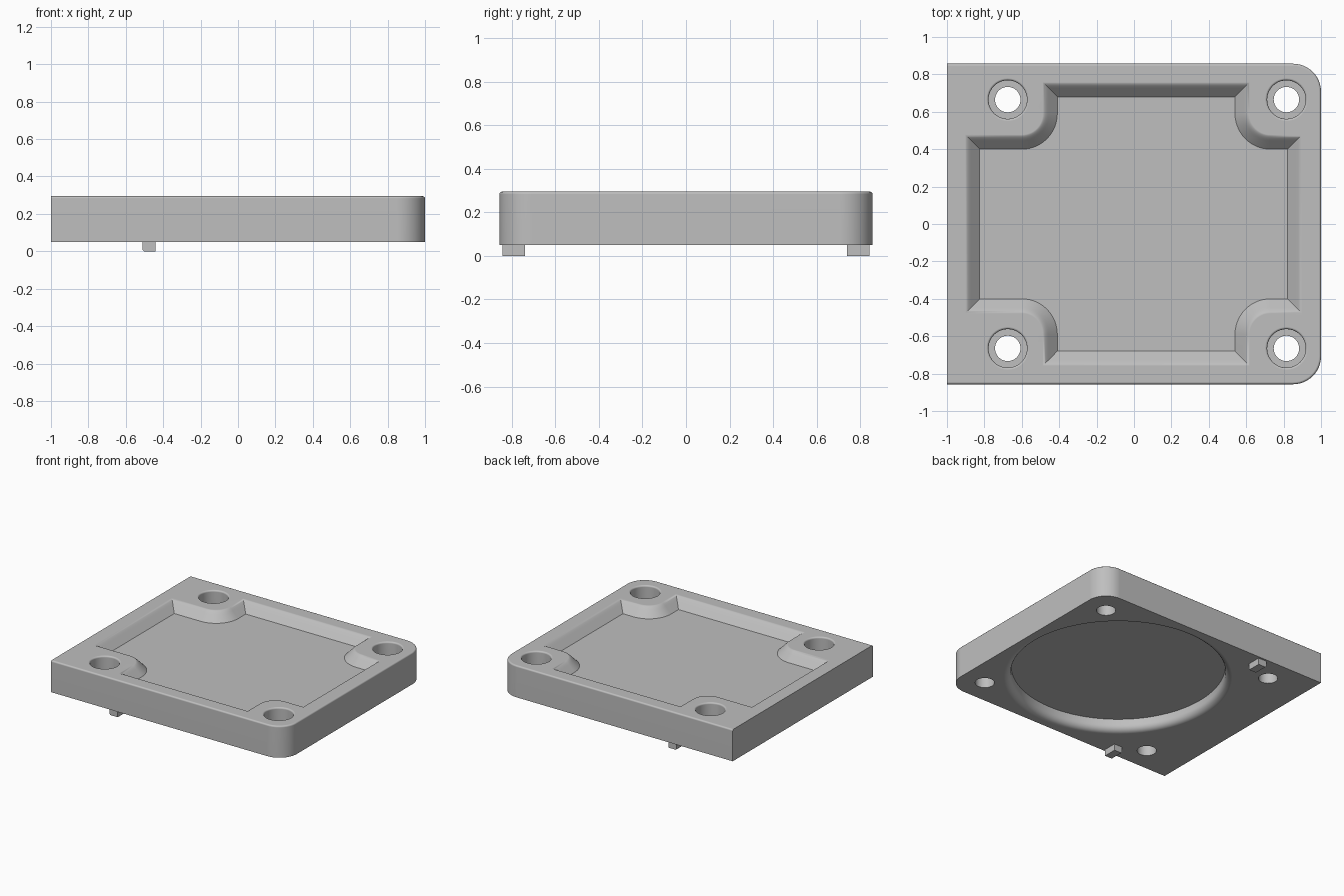
import bpy, bmesh, math

cube = bpy.data.objects.get("Cube")
if cube:
    bpy.data.objects.remove(cube, do_unlink=True)

BASE, TOP = 0.05, 0.295
grey = bpy.data.materials.new("light grey")
grey.use_nodes = True
colour = (0.52, 0.52, 0.52, 1)
grey.diffuse_color = colour
grey.node_tree.nodes["Principled BSDF"].inputs["Base Color"].default_value = colour


def arc(cx, cy, r, start, end, steps):
    return [(cx + r * math.cos(math.radians(start + (end - start) * i / steps)),
             cy + r * math.sin(math.radians(start + (end - start) * i / steps)))
            for i in range(steps + 1)]


def loft(name, outline, levels):
    """Closed solid through outline(offset) at each (offset, height)."""
    bm = bmesh.new()
    loops = [[bm.verts.new((x, y, z)) for x, y in outline(o)] for o, z in levels]
    n = len(loops[0])
    for a, b in zip(loops, loops[1:]):
        for i in range(n):
            j = (i + 1) % n
            bm.faces.new((a[i], a[j], b[j], b[i]))
    bm.faces.new(loops[0][::-1])
    bm.faces.new(loops[-1])
    bmesh.ops.recalc_face_normals(bm, faces=bm.faces)
    mesh = bpy.data.meshes.new(name)
    bm.to_mesh(mesh)
    bm.free()
    mesh.materials.append(grey)
    ob = bpy.data.objects.new(name, mesh)
    bpy.context.collection.objects.link(ob)
    return ob


def plate_outline(inset):
    # Square left corners, rounded right corners
    y, r = 0.857, 0.15
    return ([(-1, -y + inset)]
            + arc(1 - r, -y + r, r - inset, -90, 0, 12)
            + arc(1 - r, y - r, r - inset, 0, 90, 12)
            + [(-1, y - inset)])


def pocket_outline(o):
    # Rectangle with a rounded notch around each screw hole
    pts = []
    r = 0.19
    for sx, sy, side, notch in ((-1, 1, 0.825, 0.41), (1, 1, 0.82, 0.54),
                                (1, -1, 0.82, 0.54), (-1, -1, 0.825, 0.41)):
        quad = [(side + o, 0.40 + o)]
        quad += [(x, y) for x, y in arc(notch + r, 0.40 + r, r - o, 270, 180, 14)]
        quad += [(notch + o, 0.68 + o)]
        quad = [(sx * x, sy * y) for x, y in quad]
        pts += quad if sx * sy < 0 else quad[::-1]
    return pts


def circle_outline(cx, cy, steps):
    return lambda r: arc(cx, cy, r, 0, 360, steps)[:-1]


def fillet(r, f, z, up):
    """Rounded rim that flares a bore of radius r out to r + f at height z."""
    return [(r + f - f * math.sin(math.radians(a)),
             z - up * f * (1 - math.cos(math.radians(a)))) for a in range(0, 91, 15)]


# Plate with a small rounded top edge
plate = loft("plate", plate_outline,
             [(0, BASE), (0, TOP - 0.012), (0.002, TOP - 0.006),
              (0.006, TOP - 0.002), (0.012, TOP)])

# Shallow sloped pocket with a softened rim
cutters = [loft("pocket_cutter", pocket_outline,
                [(0, 0.225), (0.045, 0.271), (0.053, 0.279), (0.062, 0.287),
                 (0.070, 0.292), (0.078, TOP), (0.078, TOP + 0.1)])]

# Round recess underneath
rim = fillet(0.755, 0.05, BASE, -1)
cutters.append(loft("recess_cutter", circle_outline(0.145, 0, 96),
                    [(0.805, BASE - 0.1)] + rim + [(0.755, 0.143)]))

# Counterbored screw holes
for x in (-0.675, 0.815):
    for y in (-0.665, 0.665):
        flare = fillet(0.103, 0.012, TOP, 1)
        cutters.append(loft("hole_cutter", circle_outline(x, y, 40),
                            [(0.068, -0.1), (0.068, 0.195), (0.103, 0.195)]
                            + flare[::-1] + [(0.115, TOP + 0.1)]))

bpy.context.view_layer.objects.active = plate
for cutter in cutters:
    mod = plate.modifiers.new("cut", 'BOOLEAN')
    mod.operation = 'DIFFERENCE'
    mod.solver = 'EXACT'
    mod.object = cutter
    bpy.ops.object.modifier_apply(modifier=mod.name)
    bpy.data.objects.remove(cutter, do_unlink=True)

# Smooth rounded walls, crisp corners
bpy.ops.object.select_all(action='DESELECT')
plate.select_set(True)
bpy.ops.object.shade_smooth_by_angle(angle=math.radians(30))
weighted = plate.modifiers.new("even_shading", 'WEIGHTED_NORMAL')
weighted.keep_sharp = True

# Locating tabs under the plate
for side, name in ((-1, "front_tab"), (1, "back_tab")):
    loft(name, lambda o: [(-0.51 + o, side * 0.79 - 0.052), (-0.44, side * 0.79 - 0.052),
                          (-0.44, side * 0.79 + 0.052), (-0.51 + o, side * 0.79 + 0.052)],
         [(0.008, 0), (0, 0.008), (0, BASE + 0.01)])
